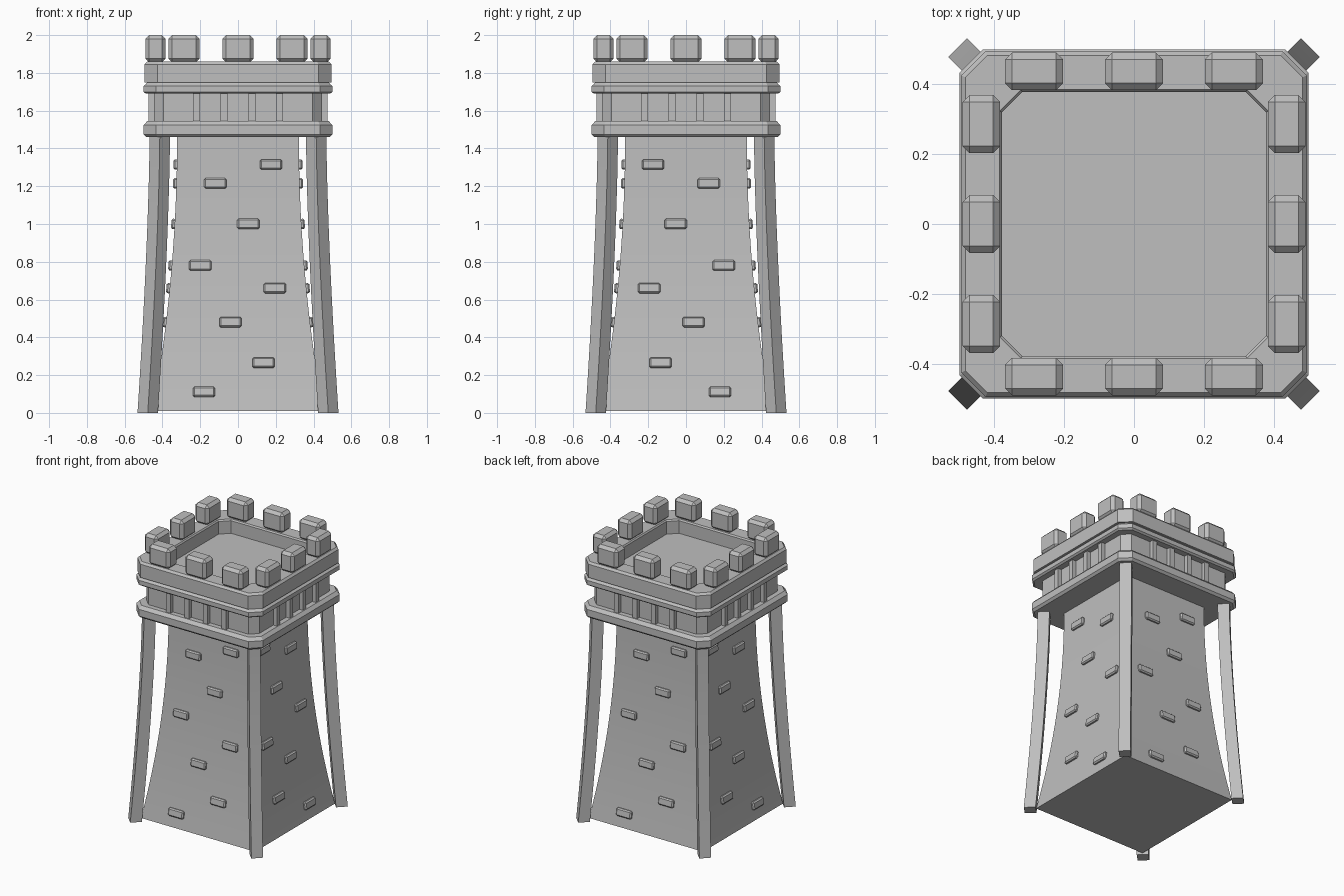
import bpy, bmesh, math
from mathutils import Matrix, Vector

if "Cube" in bpy.data.objects:
    bpy.data.objects.remove(bpy.data.objects["Cube"])

stone = bpy.data.materials.new("grey stone")
stone.diffuse_color = (0.52, 0.52, 0.52, 1)
stone.use_nodes = True
stone.node_tree.nodes["Principled BSDF"].inputs["Base Color"].default_value = stone.diffuse_color
NECK_Z = 1.47


def finish(name, bm, smooth=False):
    bmesh.ops.recalc_face_normals(bm, faces=bm.faces)
    mesh = bpy.data.meshes.new(name)
    bm.to_mesh(mesh)
    bm.free()
    mesh.materials.append(stone)
    ob = bpy.data.objects.new(name, mesh)
    bpy.context.collection.objects.link(ob)
    if smooth:
        bpy.ops.object.select_all(action='DESELECT')
        ob.select_set(True)
        bpy.context.view_layer.objects.active = ob
        bpy.ops.object.shade_smooth_by_angle(angle=math.radians(30))
    return ob


def loft(name, rings, smooth=False):
    """Skin a stack of equal-length point rings and cap both ends."""
    bm = bmesh.new()
    rows = [[bm.verts.new(p) for p in ring] for ring in rings]
    n = len(rows[0])
    for a, b in zip(rows, rows[1:]):
        for i in range(n):
            j = (i + 1) % n
            bm.faces.new((a[i], a[j], b[j], b[i]))
    bm.faces.new(rows[0][::-1])
    bm.faces.new(rows[-1])
    return finish(name, bm, smooth)


def octagon(z, h, cut):
    k = h - cut
    return [(h, -k, z), (h, k, z), (k, h, z), (-k, h, z),
            (-h, k, z), (-h, -k, z), (-k, -h, z), (k, -h, z)]


def square(z, h):
    return [(h, -h, z), (h, h, z), (-h, h, z), (-h, -h, z)]


def block(name, size, matrix, bevel=0.0):
    bm = bmesh.new()
    bmesh.ops.create_cube(bm, size=1, matrix=Matrix.Diagonal((*size, 1)))
    if bevel:
        bmesh.ops.bevel(bm, geom=bm.edges[:], offset=bevel, segments=1,
                        affect='EDGES')
    bm.transform(matrix)
    return finish(name, bm)


def wall_half(z):
    return 0.322 + 0.13 * max(0, 1 - z / NECK_Z) ** 2


def turn(side):
    return Matrix.Rotation(side * math.pi / 2, 4, 'Z')


# flared square tower body
levels = [0.01 + (NECK_Z - 0.01) * i / 14 for i in range(15)]
loft("tower_body", [square(z, wall_half(z)) for z in levels], True)

# bowed corner posts, set diagonally
for sx in (-1, 1):
    for sy in (-1, 1):
        rings = []
        for i in range(13):
            z = NECK_Z * i / 12
            c = 0.414 + 0.064 * (1 - i / 12) ** 1.5
            d = 0.054
            rings.append([(sx * c + dx * d, sy * c + dy * d, z)
                          for dx, dy in ((1, 0), (0, 1), (-1, 0), (0, -1))])
        loft("corner_post", rings, True)

# lower ledge, recessed neck, thin upper ledge
loft("lower_ledge", [octagon(1.46, 0.485, 0.058), octagon(1.475, 0.50, 0.067),
                     octagon(1.523, 0.50, 0.067), octagon(1.545, 0.48, 0.055)])
loft("neck", [octagon(1.54, 0.445, 0.05), octagon(1.70, 0.445, 0.05)])
loft("upper_ledge", [octagon(1.69, 0.488, 0.06), octagon(1.70, 0.50, 0.067),
                     octagon(1.73, 0.50, 0.067), octagon(1.74, 0.488, 0.06),
                     octagon(1.752, 0.478, 0.054)])

# hollow parapet with a sunken floor
loft("parapet", [octagon(1.75, 0.495, 0.07), octagon(1.845, 0.495, 0.07),
                 octagon(1.86, 0.482, 0.062), octagon(1.86, 0.385, 0.062),
                 octagon(1.85, 0.378, 0.058), octagon(1.76, 0.378, 0.058)])

# raised bricks on the front wall: (sideways position, height)
bricks = [(0.175, 1.315), (-0.12, 1.215), (0.055, 1.0), (-0.20, 0.78),
          (0.195, 0.66), (-0.04, 0.48), (0.135, 0.265), (-0.18, 0.11)]

for side in range(4):
    # merlons
    for x in (-0.286, 0, 0.286):
        block("merlon", (0.166, 0.108, 0.145),
              turn(side) @ Matrix.Translation((x, -0.437, 1.9275)), 0.02)
    # neck ribs
    for x in (-0.22, -0.074, 0.074, 0.22):
        block("neck_rib", (0.036, 0.05, 0.16),
              turn(side) @ Matrix.Translation((x, -0.448, 1.62)))
    # bricks tilted to the wall; neighbouring walls mirror the layout
    flip = -1 if side % 2 else 1
    for x, z in bricks:
        slope = (wall_half(z + 0.02) - wall_half(z - 0.02)) / 0.04
        place = Matrix.Translation((flip * x, -wall_half(z), z))
        tilt = Matrix.Rotation(math.atan(slope), 4, 'X')
        block("wall_brick", (0.118, 0.036, 0.055),
              turn(side) @ place @ tilt, 0.008)
